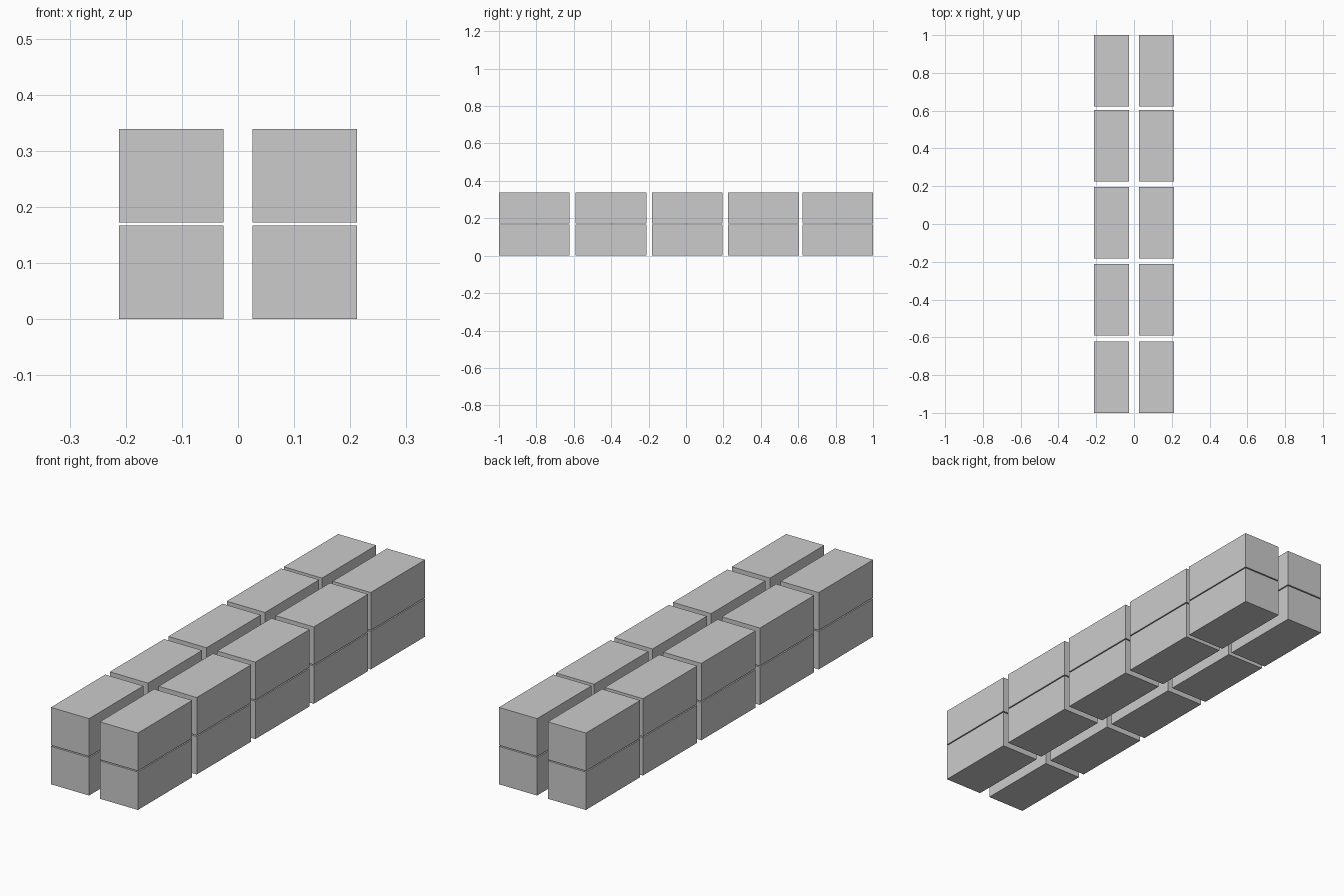
import bpy

if "Cube" in bpy.data.objects:
    bpy.data.objects.remove(bpy.data.objects["Cube"])

SIZE = (0.186, 0.378, 0.167)              # width, length, height of one block
X_CENTRES = {"left": -0.119, "right": 0.119}
Y_CENTRES = (-0.811, -0.401, 0.007, 0.414, 0.811)   # slightly uneven spacing
LAYERS = {"lower": 0.0835, "upper": 0.2555}


def add_block(name, location):
    bpy.ops.mesh.primitive_cube_add(size=1, location=location)
    block = bpy.context.object
    block.name = name
    block.scale = SIZE
    bpy.ops.object.transform_apply(location=False, rotation=False, scale=True)


# Two layers of blocks in two rows of five
for layer, z in LAYERS.items():
    for side, x in X_CENTRES.items():
        for i, y in enumerate(Y_CENTRES, 1):
            add_block(f"{layer}_{side}_block_{i}", (x, y, z))
